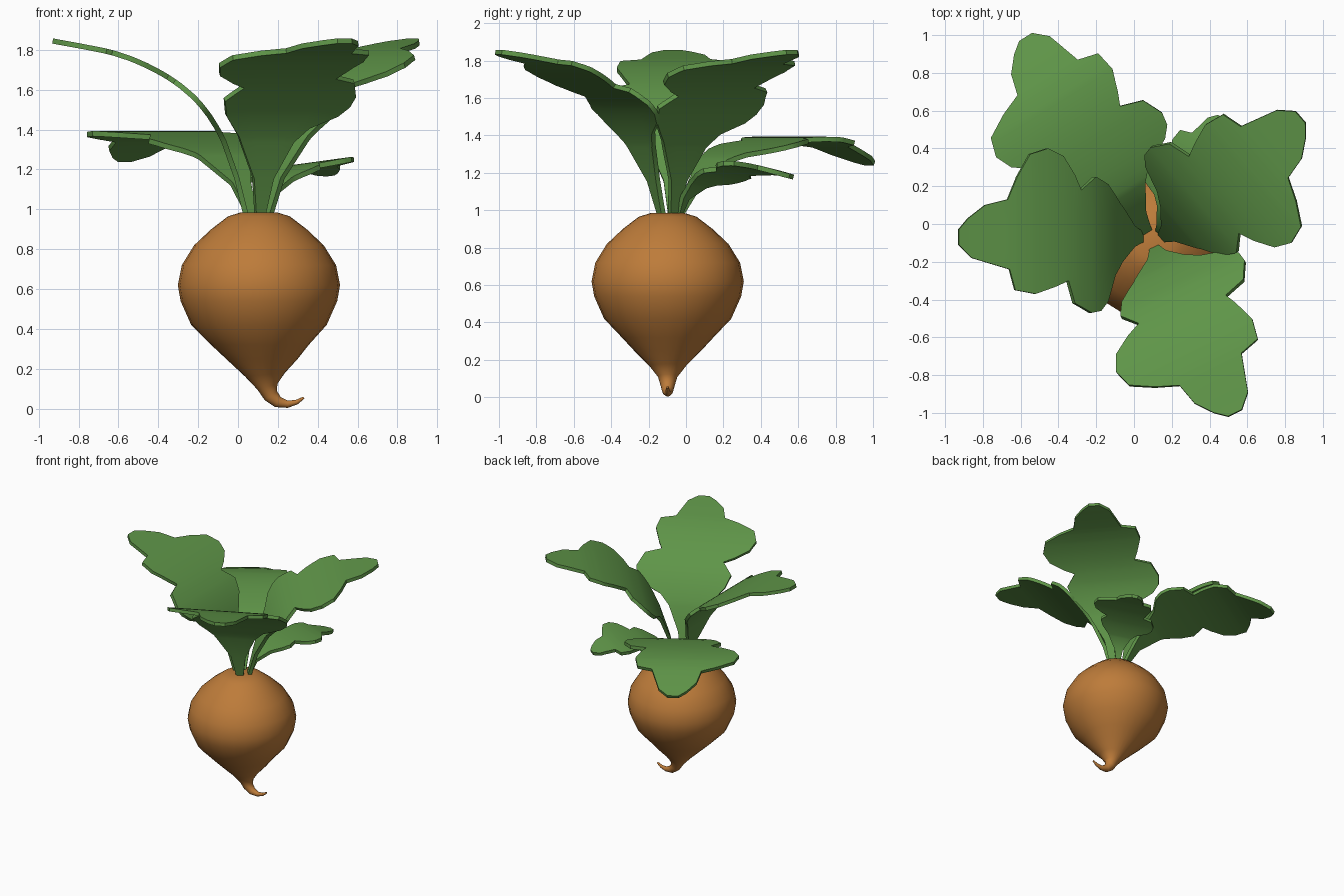
import bpy, bmesh, math
from mathutils import Vector

cube = bpy.data.objects.get("Cube")
if cube:
    bpy.data.objects.remove(cube)


def material(name, colour):
    m = bpy.data.materials.new(name)
    m.use_nodes = True
    m.diffuse_color = colour
    bsdf = m.node_tree.nodes["Principled BSDF"]
    bsdf.inputs["Base Color"].default_value = colour
    bsdf.inputs["Roughness"].default_value = 0.8
    return m


orange = material("root orange", (0.51, 0.2, 0.042, 1))
green = material("leaf green", (0.114, 0.3, 0.065, 1))


def finish(name, bm, mat, thickness=0):
    mesh = bpy.data.meshes.new(name)
    bmesh.ops.recalc_face_normals(bm, faces=bm.faces)
    bm.to_mesh(mesh)
    bm.free()
    mesh.materials.append(mat)
    ob = bpy.data.objects.new(name, mesh)
    bpy.context.collection.objects.link(ob)
    bpy.ops.object.select_all(action="DESELECT")
    ob.select_set(True)
    bpy.context.view_layer.objects.active = ob
    if thickness:
        mod = ob.modifiers.new("thickness", "SOLIDIFY")
        mod.thickness, mod.offset = thickness, 0
        bpy.ops.object.modifier_apply(modifier=mod.name)
    bpy.ops.object.shade_smooth_by_angle(angle=math.radians(35))
    return ob


def skin(bm, rows, closed=False):
    for a, b in zip(rows, rows[1:]):
        n = len(a)
        for i in range(n if closed else n - 1):
            j = (i + 1) % n
            bm.faces.new((a[i], a[j], b[j], b[i]))


# Root: rings of x, z, radius and tilt, ending in a curled tail
RINGS = [(.105, .985, .09, 0), (.105, .965, .155, 0), (.105, .9, .24, 0),
         (.105, .82, .325, 0), (.105, .72, .387, 0), (.105, .62, .407, 0),
         (.105, .54, .393, 0), (.105, .42, .34, 0), (.11, .32, .245, 0),
         (.12, .25, .18, 0), (.135, .17, .1, 5), (.147, .11, .052, 15),
         (.165, .065, .038, 35), (.2, .033, .029, 60), (.25, .022, .018, 88),
         (.295, .033, .012, 112), (.33, .055, .006, 125)]
SIDES = 28
bm = bmesh.new()
rows = []
for x, z, r, tilt in RINGS:
    t = math.radians(tilt)
    ring = []
    for i in range(SIDES):
        a = math.tau * i / SIDES
        c = r * math.cos(a)
        ring.append(bm.verts.new((x + c * math.cos(t), -.098 + r * math.sin(a),
                                  z + c * math.sin(t))))
    rows.append(ring)
skin(bm, rows, closed=True)
bm.faces.new(rows[0])
bm.faces.new(rows[-1])
finish("root", bm, orange)

# Leaf outline: distance along the leaf and half width on each side
LEFT = [(0, .025), (.19, .05), (.38, .13), (.46, .2), (.53, .34), (.59, .39),
        (.66, .4), (.77, .35), (.81, .23), (.88, .26), (1, .3), (1.11, .28),
        (1.14, .17), (1.34, .11), (1.41, .04)]
RIGHT = [(0, .025), (.19, .06), (.41, .18), (.53, .28), (.63, .32), (.73, .25),
         (.77, .33), (.84, .43), (.93, .47), (1.03, .44), (1.1, .32),
         (1.15, .2), (1.27, .17), (1.36, .1), (1.41, .04)]
LENGTH = 1.41


def lerp_table(table, u):
    for a, b in zip(table, table[1:]):
        if u <= b[0]:
            return a[1] + (b[1] - a[1]) * (u - a[0]) / (b[0] - a[0])
    return table[-1][1]


def smooth_path(points, steps=8):
    p = [Vector(q) for q in points]
    p = [2 * p[0] - p[1]] + p + [2 * p[-1] - p[-2]]
    out = []
    for a, b, c, d in zip(p, p[1:], p[2:], p[3:]):
        for i in range(steps):
            t = i / steps
            out.append((2 * b + (c - a) * t + (2 * a - 5 * b + 4 * c - d) * t**2
                        + (3 * b - a - 3 * c + d) * t**3) / 2)
    return out + [p[-2]]


def leaf(name, base, angle, path, width=1, mirror=False, roll=0):
    pts = smooth_path(path)
    dist = [0]
    for a, b in zip(pts, pts[1:]):
        dist.append(dist[-1] + (b - a).length)
    reach = [(d, p.x) for d, p in zip(dist, pts)]
    height = [(d, p.y) for d, p in zip(dist, pts)]
    ca, sa = math.cos(math.radians(angle)), math.sin(math.radians(angle))
    left, right = (RIGHT, LEFT) if mirror else (LEFT, RIGHT)
    bm = bmesh.new()
    rows = []
    for u in sorted({q[0] for q in LEFT + RIGHT}):
        d = u / LENGTH * dist[-1]
        s, z = lerp_table(reach, d), lerp_table(height, d)
        lw, rw = lerp_table(left, u) * width, lerp_table(right, u) * width
        rows.append([bm.verts.new((base[0] + s * ca - w * sa,
                                   base[1] + s * sa + w * ca, z + roll * w))
                     for w in (lw, lw / 2, 0, -rw / 2, -rw)])
    skin(bm, rows)
    finish(name, bm, green, .026)


# Three tall arching leaves, one low drooping leaf and one small leaf
TALL = [(0, .97), (.05, 1.17), (.13, 1.38), (.25, 1.55), (.42, 1.68),
        (.65, 1.78), (.97, 1.845)]
LOW = [(0, .97), (.1, 1.13), (.25, 1.27), (.5, 1.35), (.75, 1.38),
       (.95, 1.355), (1.21, 1.25)]
SMALL = [(0, .97), (.05, 1.08), (.15, 1.15), (.3, 1.2), (.5, 1.22), (.69, 1.18)]
leaf("left_hand_tall_leaf", (.04, -.07), 180, TALL)
leaf("back_tall_leaf", (.15, -.07), 41, TALL)
leaf("front_tall_leaf", (.11, -.13), -64, TALL)
leaf("low_leaf", (.07, -.04), 122, LOW, mirror=True)
leaf("small_leaf", (.13, -.04), 61, SMALL, width=.57, roll=-.12)
